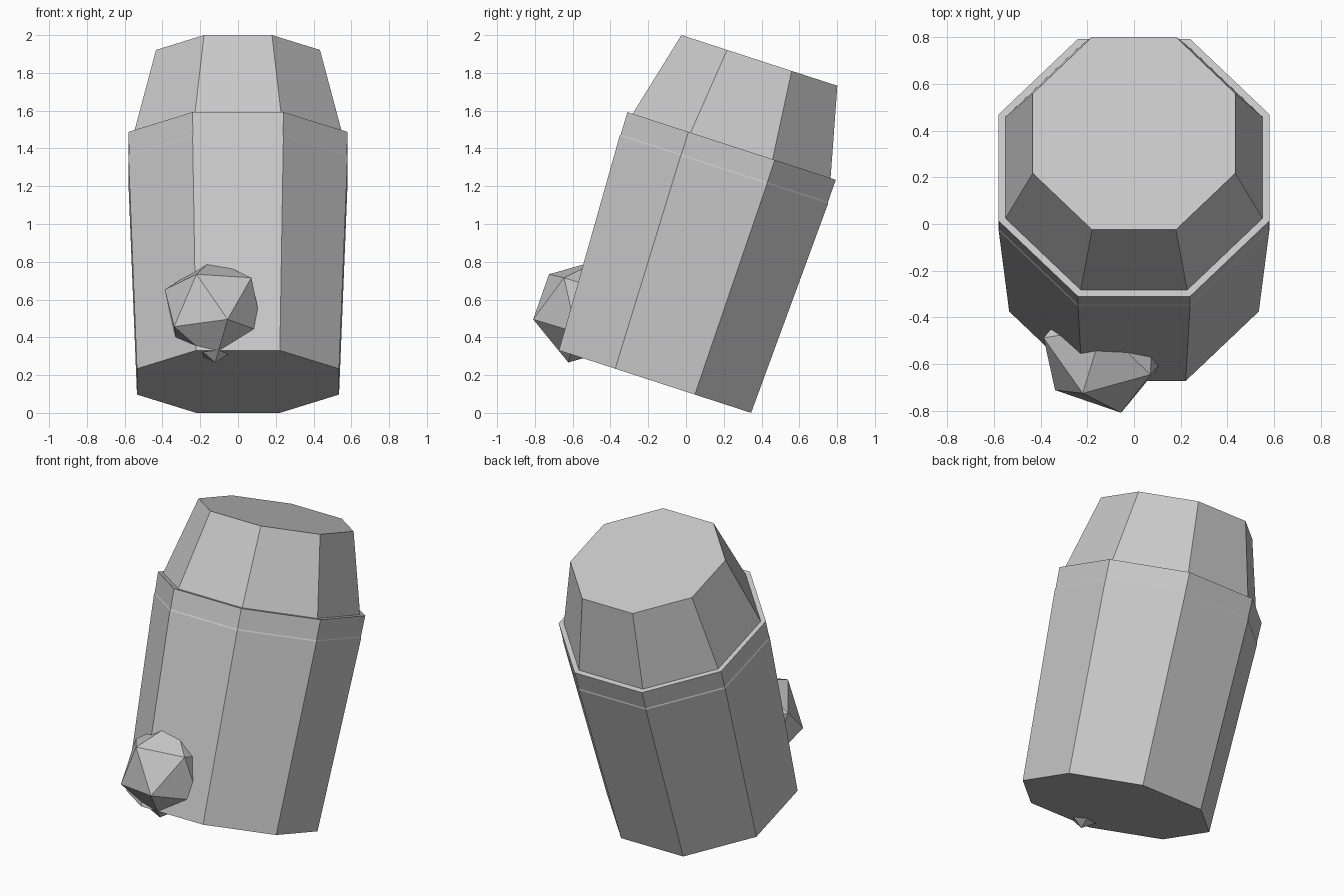
import bpy, bmesh, math
from mathutils import Vector, Matrix

if "Cube" in bpy.data.objects:
    bpy.data.objects.remove(bpy.data.objects["Cube"])

grey = bpy.data.materials.new("plain_grey")
grey.diffuse_color = (0.58, 0.58, 0.58, 1)
grey.use_nodes = True
grey.node_tree.nodes["Principled BSDF"].inputs["Base Color"].default_value = grey.diffuse_color

# leaning axis: top tips toward the back
LEAN = Matrix.Translation((0, -0.164, 0.1655)) @ Matrix.Rotation(math.radians(-18), 4, 'X')


def finish(name, bm):
    bmesh.ops.recalc_face_normals(bm, faces=bm.faces)
    me = bpy.data.meshes.new(name)
    bm.to_mesh(me)
    bm.free()
    me.materials.append(grey)
    ob = bpy.data.objects.new(name, me)
    bpy.context.collection.objects.link(ob)
    return ob


def octagon_stack(name, profile):
    """Closed eight-sided solid from (half width across flats, height) pairs."""
    bm = bmesh.new()
    rings = []
    for a, h in profile:
        r = a / math.cos(math.pi / 8)
        rings.append([bm.verts.new((r * math.cos((i + .5) * math.pi / 4),
                                    r * math.sin((i + .5) * math.pi / 4), h))
                      for i in range(8)])
    for lo, hi in zip(rings, rings[1:]):
        for i in range(8):
            j = (i + 1) % 8
            bm.faces.new((lo[i], lo[j], hi[j], hi[i]))
    bm.faces.new(rings[0][::-1])
    bm.faces.new(rings[-1])
    bm.transform(LEAN)
    return finish(name, bm)


# barrel body with a fine chamfer under the rim, rim band, tapered cap
octagon_stack("barrel_body", [(0.535, 0), (0.58, 1.18), (0.576, 1.19)])
octagon_stack("rim_band", [(0.577, 1.186), (0.58, 1.312)])
octagon_stack("tapered_cap", [(0.551, 1.312), (0.434, 1.788)])


def frame(n, d):
    z = n.normalized()
    x = (d - z * d.dot(z)).normalized()
    return Matrix((x, z.cross(x), z)).transposed()


# faceted knob: icosahedron turned so one face looks forward
centre = Vector((-0.128, -0.535, 0.54))
bm = bmesh.new()
bmesh.ops.create_icosphere(bm, subdivisions=1, radius=0.287)
bm.faces.ensure_lookup_table()
face = bm.faces[0]
src = frame(face.calc_center_median(), face.verts[0].co)
dst = frame(Vector((-0.335, -0.937, 0.096)), Vector((-0.055, -0.81, 0.495)) - centre)
bm.transform(Matrix.Translation(centre) @ (dst @ src.transposed()).to_4x4())
finish("faceted_knob", bm)
